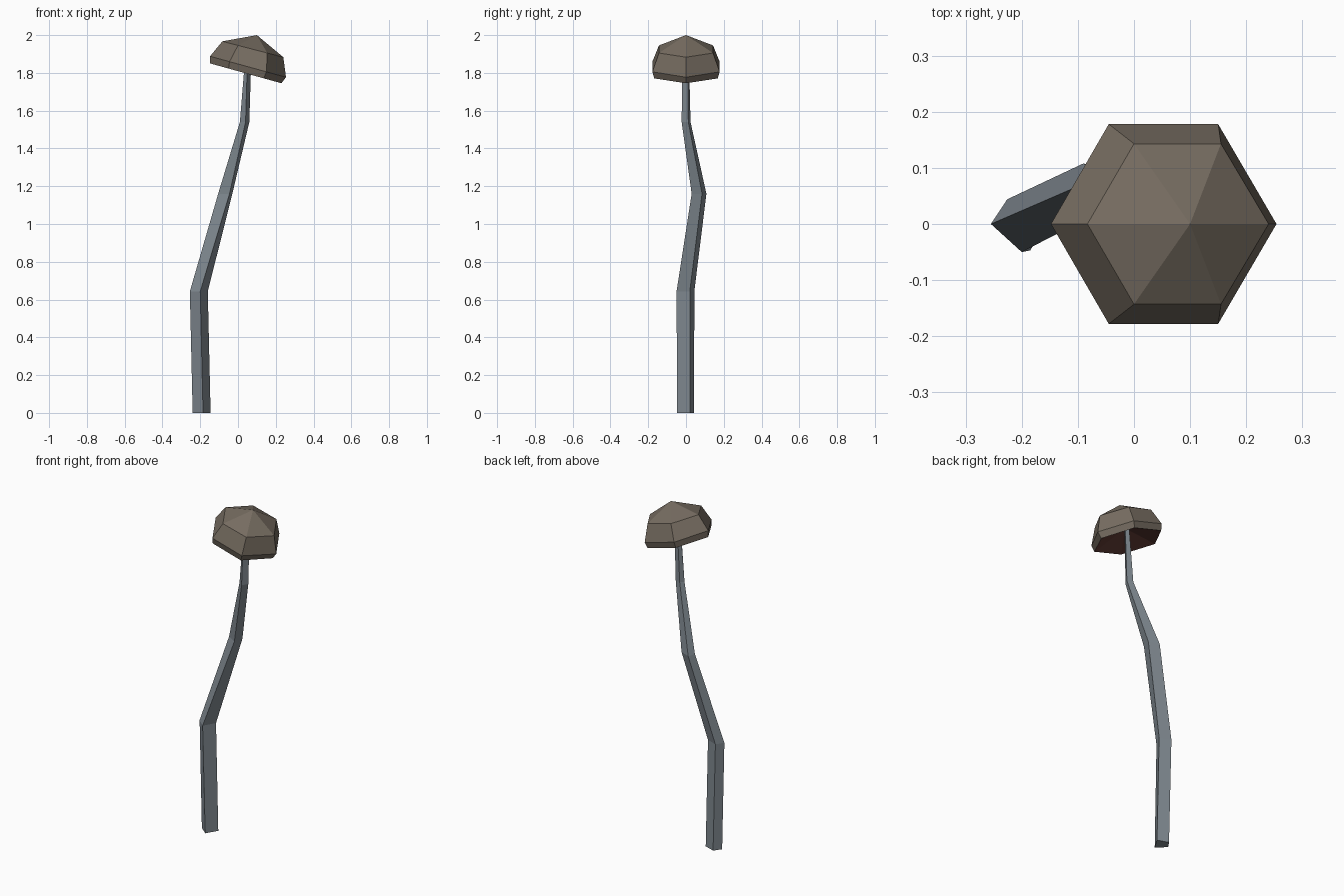
import bpy

if "Cube" in bpy.data.objects:
    bpy.data.objects.remove(bpy.data.objects["Cube"])


def material(name, rgb):
    m = bpy.data.materials.new(name)
    m.diffuse_color = (*rgb, 1)
    m.use_nodes = True
    m.node_tree.nodes["Principled BSDF"].inputs["Base Color"].default_value = m.diffuse_color
    return m


def loft(name, rings, mats, start=None, end=None):
    """Skin equal-sized rings; each end is a flat cap or a point fan."""
    n = len(rings[0])
    verts = [v for r in rings for v in r]
    faces = []
    for i in range(len(rings) - 1):
        for j in range(n):
            k = (j + 1) % n
            faces.append((i * n + j, i * n + k, (i + 1) * n + k, (i + 1) * n + j))
    last = (len(rings) - 1) * n
    fan_start = len(faces)
    if start:
        verts.append(start)
        faces += [((j + 1) % n, j, len(verts) - 1) for j in range(n)]
    else:
        faces.append(tuple(reversed(range(n))))
    fan_end = len(faces)
    if end:
        verts.append(end)
        faces += [(last + j, last + (j + 1) % n, len(verts) - 1) for j in range(n)]
    else:
        faces.append(tuple(range(last, last + n)))
    me = bpy.data.meshes.new(name)
    me.from_pydata(verts, [], faces)
    for m in mats:
        me.materials.append(m)
    if len(mats) > 1:
        for p in me.polygons:
            p.material_index = int(fan_start <= p.index < fan_end)
    ob = bpy.data.objects.new(name, me)
    bpy.context.collection.objects.link(ob)
    return ob


stem_grey = material("stem_blue_grey", (0.22, 0.255, 0.285))
cap_brown = material("cap_brown", (0.18, 0.15, 0.118))
gill_red = material("underside_dark_red", (0.115, 0.042, 0.034))

# Crooked four-sided stem: left, front, right, back corner per level
levels = [
    (0.0, (-0.24, 0), (-0.185, -0.047), (-0.145, 0.02), (-0.21, 0.043)),
    (0.643, (-0.255, 0), (-0.2, -0.05), (-0.16, 0.02), (-0.226, 0.044)),
    (1.16, (-0.105, 0.065), (-0.045, 0.03), (-0.03, 0.085), (-0.09, 0.108)),
    (1.54, (0.01, 0), (0.04, -0.023), (0.06, 0.012), (0.025, 0.024)),
    (1.87, (0.037, 0), (0.05, -0.02), (0.07, 0.01), (0.047, 0.016)),
]
loft("stem", [[(x, y, z) for x, y in pts] for z, *pts in levels], [stem_grey])


# Tilted six-sided cap with a hollow underside
def hex_ring(xl, zl, xr, zr, xa, xb, half):
    def p(x, y):
        return (x, y, zl + (zr - zl) * (x - xl) / (xr - xl))
    return [p(xl, 0), p(xa, -half), p(xb, -half),
            p(xr, 0), p(xb, half), p(xa, half)]


rings = [
    hex_ring(-0.147, 1.85, 0.23, 1.745, -0.05, 0.137, 0.168),
    hex_ring(-0.148, 1.888, 0.254, 1.777, -0.045, 0.15, 0.178),
    hex_ring(-0.083, 1.967, 0.24, 1.883, 0.0, 0.155, 0.143),
]
loft("cap", rings, [cap_brown, gill_red],
     start=(0.062, 0, 1.87), end=(0.1, 0, 2.0))
